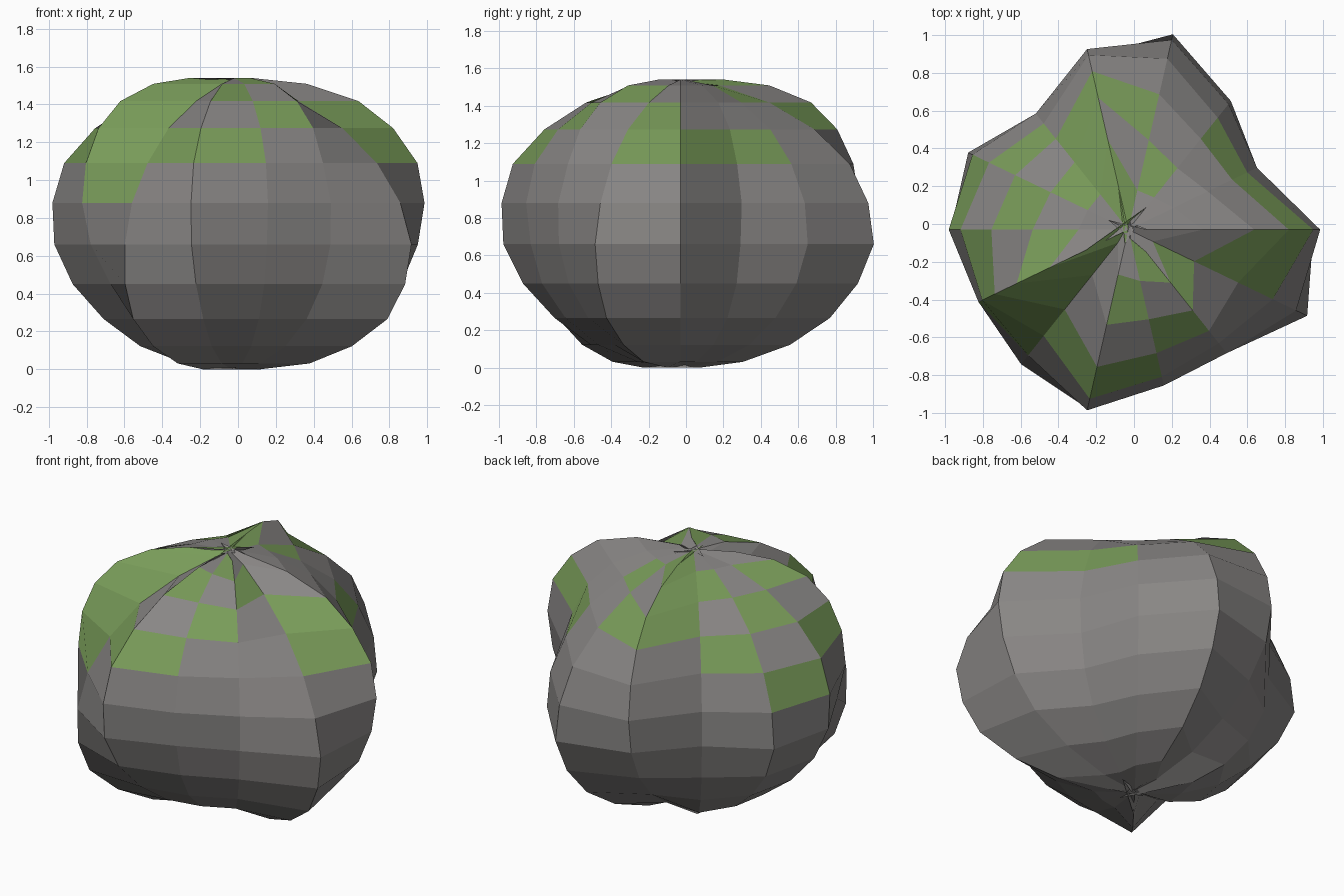
import bpy, bmesh, math

if "Cube" in bpy.data.objects:
    bpy.data.objects.remove(bpy.data.objects["Cube"])

SEG, RINGS, HALF = 14, 11, 0.77
CENTRE = -0.03
BASE = 0.9

# Radial bulge of each meridian, sampled at every second ring from top to bottom
BULGE = [
    (.10, .18, .16, .09, .06, -.03, -.10),
    (.05, -.02, -.12, -.15, -.10, -.06, -.02),
    (0, -.07, -.06, -.02, -.03, 0, .05),
    (-.08, 0, .11, .17, .14, .09, .12),
    (.24, .23, .13, .05, -.05, -.10, -.12),
    (0, -.03, -.10, -.11, -.02, .09, .18),
    (0, -.03, 0, .05, 0, .02, .06),
    (0, .02, .07, .05, 0, 0, -.06),
    (.25, .17, .04, -.06, -.15, -.18, -.16),
    (-.15, -.18, -.10, .02, .16, .21, .29),
    (-.05, .03, .10, .08, .01, 0, 0),
    (.05, 0, -.02, -.07, -.05, -.02, 0),
    (.15, .06, -.05, -.06, -.05, -.02, 0),
    (-.12, -.10, .03, .16, .23, .20, .12),
]

# Mossy faces: column -> rows counted from the top
MOSS = {0: (3,), 1: (3,), 2: (1,), 3: (0, 2), 4: (0, 1, 2), 5: (1, 3), 6: (2, 4),
        7: (1, 3), 8: (0, 1, 2, 3, 4), 9: (3,), 10: (1, 3), 11: (0, 2), 12: (1,), 13: (2, 3)}


def material(name, rgb):
    m = bpy.data.materials.new(name)
    m.diffuse_color = (*rgb, 1)
    m.use_nodes = True
    m.node_tree.nodes["Principled BSDF"].inputs["Base Color"].default_value = m.diffuse_color
    return m


def bulge(s, j):
    row = BULGE[s]
    return (row[j // 2] + row[(j + 1) // 2]) / 2


# Boulder: a lumpy sphere of flat quads
bm = bmesh.new()
grid = []
for j in range(RINGS + 1):
    t = math.pi * j / RINGS
    ring = []
    for s in range(SEG):
        a = 2 * math.pi * s / SEG
        r = BASE * math.sin(t) + bulge(s, j)
        ring.append(bm.verts.new((CENTRE + r * math.cos(a), CENTRE + r * math.sin(a),
                                  HALF * (1 + math.cos(t)))))
    grid.append(ring)
for j in range(RINGS):
    for s in range(SEG):
        n = (s + 1) % SEG
        f = bm.faces.new((grid[j][s], grid[j + 1][s], grid[j + 1][n], grid[j][n]))
        f.material_index = 1 if j in MOSS[s] else 0

mesh = bpy.data.meshes.new("mossy_boulder")
bm.to_mesh(mesh)
bm.free()
mesh.materials.append(material("stone", (0.25, 0.24, 0.235)))
mesh.materials.append(material("moss", (0.19, 0.33, 0.10)))
boulder = bpy.data.objects.new("mossy_boulder", mesh)
bpy.context.collection.objects.link(boulder)
